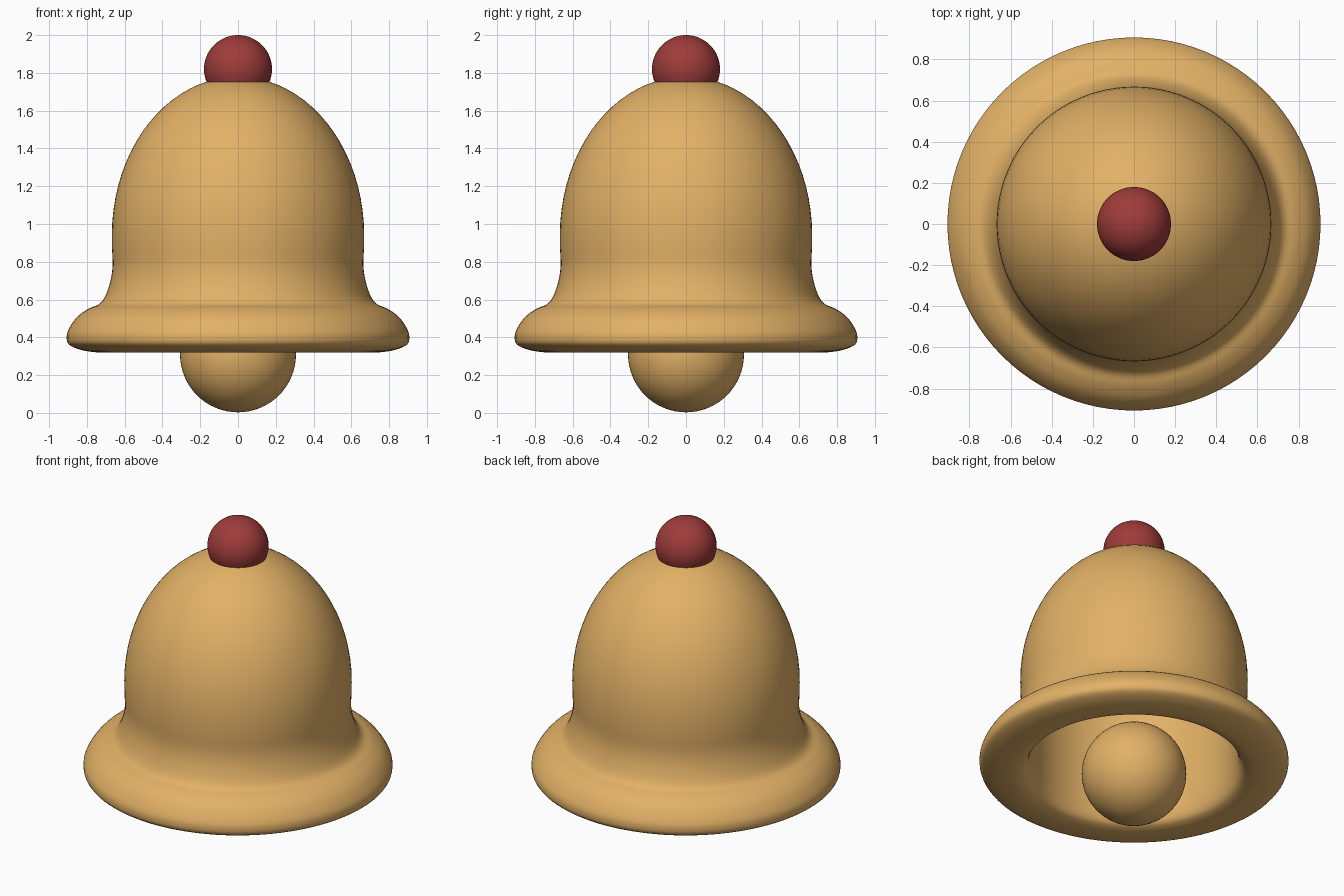
import bpy, bmesh, math
from mathutils import Vector

if "Cube" in bpy.data.objects:
    bpy.data.objects.remove(bpy.data.objects["Cube"])


def material(name, rgb):
    m = bpy.data.materials.new(name)
    m.diffuse_color = (*rgb, 1)
    m.use_nodes = True
    m.node_tree.nodes["Principled BSDF"].inputs["Base Color"].default_value = m.diffuse_color
    return m


gold = material("gold", (0.76, 0.44, 0.135))
red = material("red", (0.34, 0.045, 0.042))


def dome(radius, base, height, steps=20):
    """Quarter ellipse from the apex down to its base."""
    return [(radius * math.sin(i / steps * math.pi / 2),
             base + height * math.cos(i / steps * math.pi / 2)) for i in range(steps + 1)]


def smooth_curve(points, steps=4):
    """Catmull-Rom curve through the points."""
    p = [Vector(q) for q in points]
    p = [p[0]] + p + [p[-1]]
    out = []
    for a, b, c, d in zip(p, p[1:], p[2:], p[3:]):
        for i in range(steps):
            t = i / steps
            out.append(0.5 * (2 * b + (c - a) * t + (2 * a - 5 * b + 4 * c - d) * t * t
                              + (3 * b - a - 3 * c + d) * t ** 3))
    return out + [p[-1]]


def lathe(name, profile, mat, sides=96):
    bm = bmesh.new()
    verts = [bm.verts.new((r, 0, z)) for r, z in profile]
    edges = [bm.edges.new(e) for e in zip(verts, verts[1:])]
    bmesh.ops.spin(bm, geom=verts + edges, axis=(0, 0, 1), cent=(0, 0, 0),
                   angle=2 * math.pi, steps=sides)
    bmesh.ops.remove_doubles(bm, verts=bm.verts, dist=0.0005)
    bmesh.ops.recalc_face_normals(bm, faces=bm.faces)
    for f in bm.faces:
        f.smooth = True
    me = bpy.data.meshes.new(name)
    bm.to_mesh(me)
    bm.free()
    ob = bpy.data.objects.new(name, me)
    bpy.context.collection.objects.link(ob)
    me.materials.append(mat)
    return ob


def ball(name, radius, z, mat):
    bpy.ops.mesh.primitive_uv_sphere_add(segments=64, ring_count=32, radius=radius,
                                         location=(0, 0, z))
    ob = bpy.context.object
    ob.name = name
    bpy.ops.object.shade_smooth()
    ob.data.materials.append(mat)


# Bell: outer dome, flared waist and rolled lip, then the inner wall
lip = smooth_curve([
    (0.667, 0.87), (0.664, 0.78), (0.675, 0.70), (0.702, 0.62), (0.735, 0.576),
    (0.79, 0.552), (0.85, 0.51), (0.893, 0.45), (0.907, 0.405), (0.895, 0.362),
    (0.83, 0.333), (0.74, 0.32), (0.68, 0.325), (0.635, 0.352), (0.612, 0.43),
    (0.605, 0.60), (0.61, 0.87)])
outer = dome(0.668, 0.94, 0.84)
inner = dome(0.61, 0.94, 0.78)[::-1]
lathe("bell_shell", outer + lip + inner, gold)

# Clapper and top knob
ball("clapper", 0.307, 0.31, gold)
ball("top_knob", 0.18, 1.82, red)
